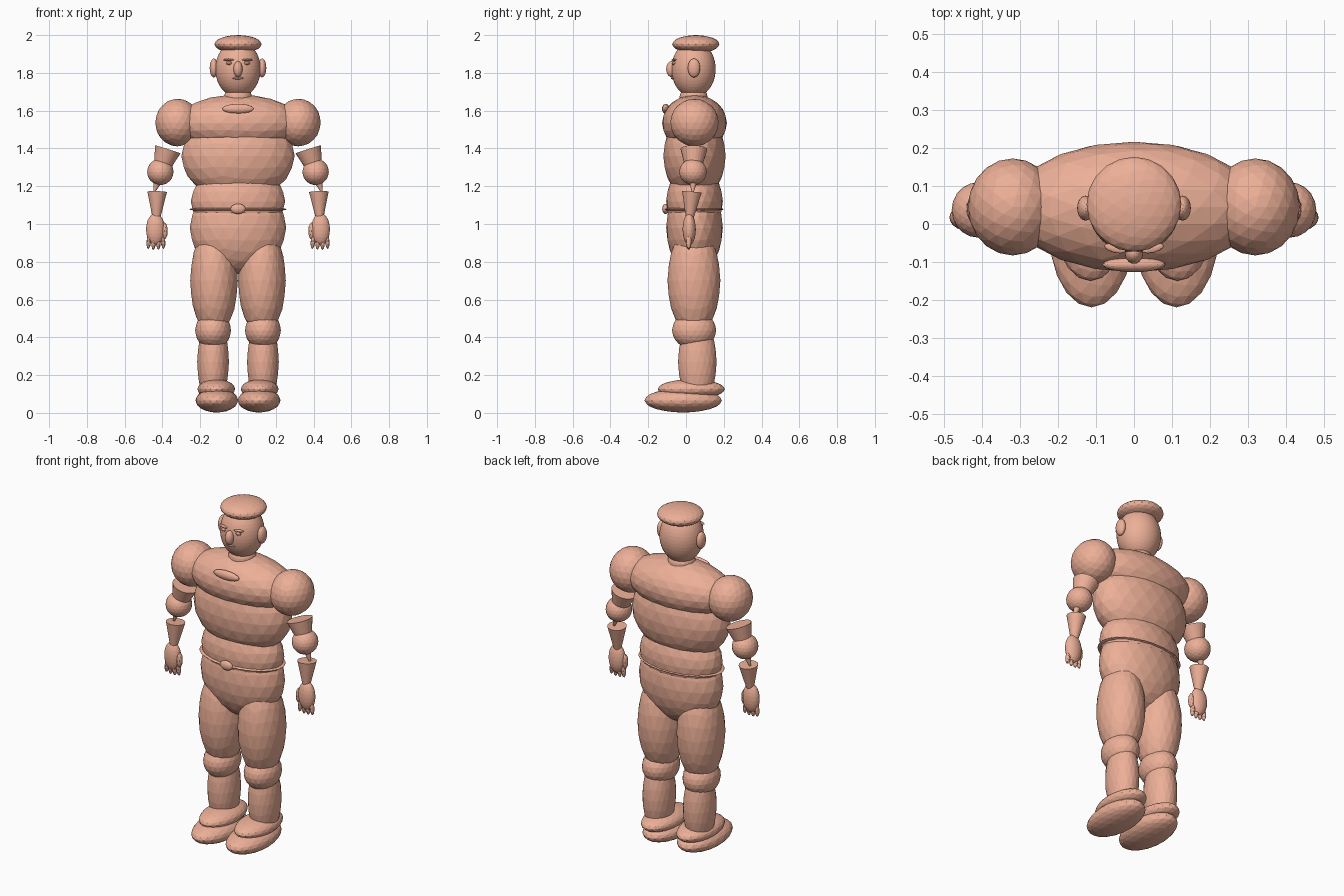
import bpy
from mathutils import Vector, Euler

skin = bpy.data.materials.new("warm_clay")
skin.diffuse_color = (0.84, 0.43, 0.31, 1)


def finish(name, smooth=False):
    ob = bpy.context.object
    ob.name = name
    ob.data.materials.append(skin)
    if smooth:
        bpy.ops.object.shade_smooth_by_angle()
    return ob


def blob(name, centre, radii, rot=(0, 0, 0), detail=3, smooth=False):
    """Faceted ellipsoid."""
    bpy.ops.mesh.primitive_ico_sphere_add(subdivisions=detail, radius=1, location=centre, rotation=rot)
    bpy.context.object.scale = radii
    return finish(name, smooth)


def taper(name, start, end, r1, r2):
    """Cone running from a wide start to a narrow end."""
    a, b = Vector(start), Vector(end)
    d = b - a
    bpy.ops.mesh.primitive_cone_add(vertices=24, radius1=r1, radius2=r2, depth=d.length,
                                    location=(a + b) / 2,
                                    rotation=d.to_track_quat('Z', 'Y').to_euler())
    return finish(name)


# Head, cap and face
blob("head", (0, 0.04, 1.82), (0.12, 0.117, 0.15), detail=4)
blob("cap", (0, 0.052, 1.952), (0.125, 0.125, 0.048))
blob("nose", (0, -0.077, 1.82), (0.024, 0.028, 0.042))
blob("mouth", (0, -0.068, 1.772), (0.03, 0.012, 0.007), detail=2)
blob("neck", (0, 0.04, 1.67), (0.075, 0.075, 0.06))

# Torso, stacked from the top down
blob("chest", (0, 0.045, 1.535), (0.33, 0.172, 0.15))
blob("abdomen", (0, 0.045, 1.36), (0.3, 0.165, 0.235))
blob("waist", (0, 0.045, 1.12), (0.25, 0.15, 0.19))
blob("belt", (0, 0.042, 1.078), (0.258, 0.156, 0.015), detail=4)
blob("buckle", (0, -0.108, 1.08), (0.04, 0.018, 0.027))
blob("pelvis", (0, 0.045, 0.98), (0.255, 0.15, 0.245))
blob("collar_badge", (0, -0.107, 1.61), (0.083, 0.02, 0.026))

for s, side in ((-1, "right"), (1, "left")):
    # Face pairs
    blob(f"{side}_ear", (s * 0.128, 0.042, 1.826), (0.022, 0.033, 0.05))
    blob(f"{side}_eye", (s * 0.047, -0.064, 1.851), (0.017, 0.012, 0.009), detail=2)
    blob(f"{side}_brow", (s * 0.05, -0.064, 1.869), (0.03, 0.012, 0.006), (0, 0, s * 0.25), detail=2)

    # Arm
    blob(f"{side}_shoulder", (s * 0.32, 0.045, 1.537), (0.118, 0.128, 0.126))
    taper(f"{side}_upper_arm", (s * 0.372, 0.042, 1.395), (s * 0.445, 0.036, 1.165), 0.071, 0.004)
    blob(f"{side}_elbow", (s * 0.411, 0.037, 1.276), (0.07, 0.073, 0.07))
    taper(f"{side}_forearm", (s * 0.428, 0.031, 1.17), (s * 0.434, 0.014, 0.96), 0.052, 0.004)

    # Hand with fingers and thumb
    blob(f"{side}_hand", (s * 0.437, 0.017, 0.972), (0.05, 0.035, 0.085))
    for i in range(4):
        x = 0.397 + i * 0.025
        drop = 0.005 if i in (1, 2) else 0
        blob(f"{side}_finger_{i + 1}", (s * x, 0.014, 0.91 - drop),
             (0.0125, 0.015, 0.042), (0, s * (i - 1.5) * -0.06, 0), detail=2)
    blob(f"{side}_thumb", (s * 0.389, 0.012, 0.963), (0.017, 0.018, 0.045), detail=2)

    # Leg
    blob(f"{side}_thigh", (s * 0.127, 0.042, 0.70), (0.126, 0.14, 0.29))
    blob(f"{side}_knee", (s * 0.132, 0.043, 0.437), (0.095, 0.117, 0.1))
    blob(f"{side}_shin", (s * 0.132, 0.06, 0.27), (0.084, 0.102, 0.23))

    # Shoe: upper and sole
    blob(f"{side}_shoe_upper", (s * 0.115, 0.028, 0.126), (0.1, 0.178, 0.052))
    blob(f"{side}_shoe_sole", (s * 0.112, -0.015, 0.066), (0.113, 0.205, 0.064))
